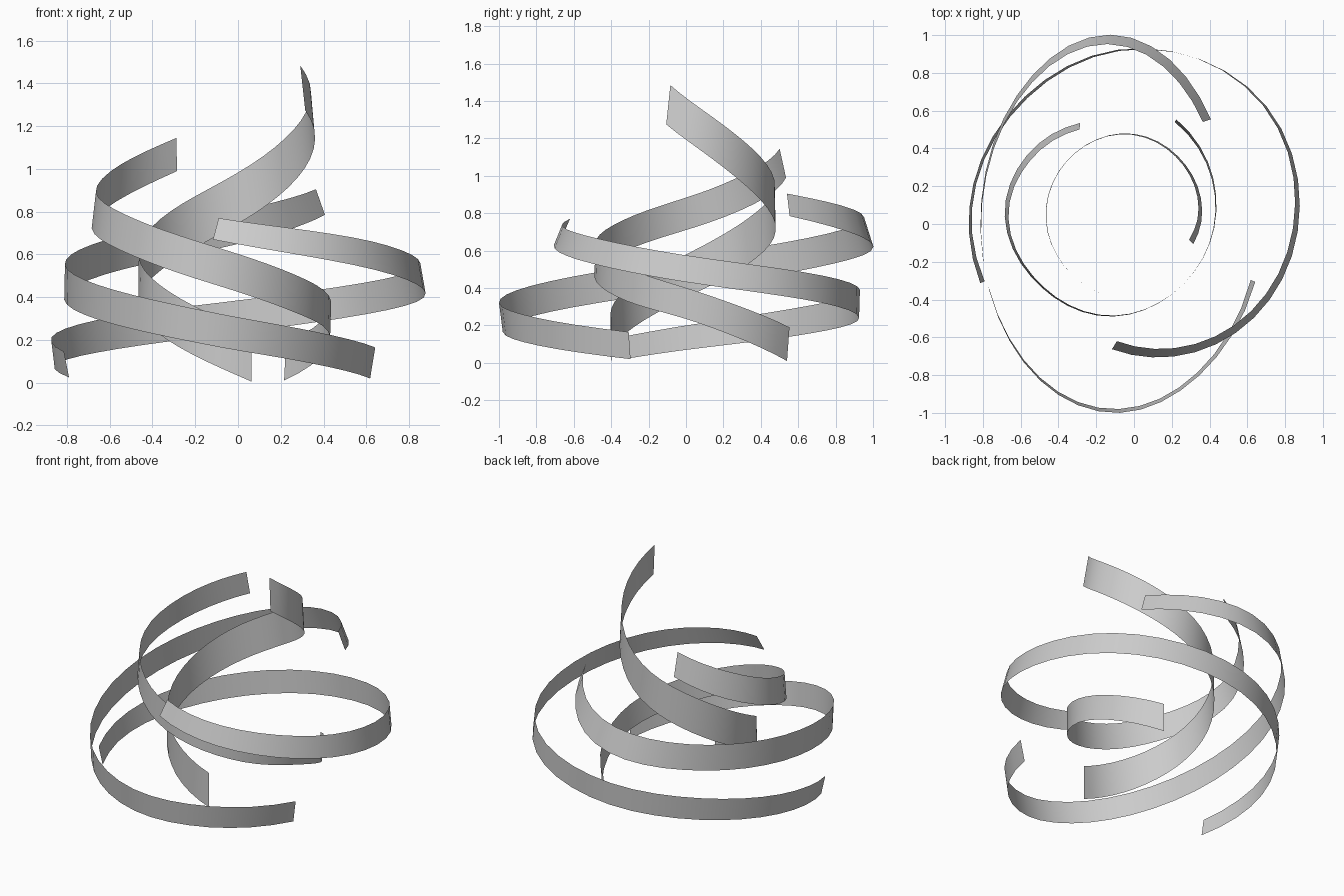
import bpy
import bmesh
from math import cos, sin, radians, ceil

cube = bpy.data.objects.get("Cube")
if cube:
    bpy.data.objects.remove(cube, do_unlink=True)

# One plain grey for every ribbon
grey = bpy.data.materials.new("plain_grey")
grey.use_nodes = True
colour = (0.6, 0.6, 0.6, 1)
grey.diffuse_color = colour
grey.node_tree.nodes["Principled BSDF"].inputs["Base Color"].default_value = colour


def slopes(keys, column):
    """Tangent of one key column with respect to the angle."""
    last = len(keys) - 1
    result = []
    for i in range(len(keys)):
        before, after = keys[max(i - 1, 0)], keys[min(i + 1, last)]
        result.append((after[column] - before[column]) / (after[0] - before[0]))
    return result


def sample(keys, angle):
    """Smoothly interpolate every key column at the given angle."""
    i = 0
    while i < len(keys) - 2 and angle < keys[i + 1][0]:
        i += 1
    start, end = keys[i], keys[i + 1]
    span = end[0] - start[0]
    t = (angle - start[0]) / span
    values = []
    for column in range(1, len(start)):
        tangent = slopes(keys, column)
        a, b = start[column], end[column]
        ma, mb = tangent[i] * span, tangent[i + 1] * span
        values.append(a + t * ma + t * t * (3 * (b - a) - 2 * ma - mb)
                      + t ** 3 * (2 * (a - b) + ma + mb))
    return values


def ribbon(name, centre, scale, keys, step=9, skew=1.7):
    """Sweep an open strip round the centre; its far end is cut at a slight skew.
    Each key holds: angle, lower radius, lower height, upper radius, upper height."""
    first, last = keys[0][0], keys[-1][0]
    count = ceil(abs(last - first) / step)
    bm = bmesh.new()
    previous = None
    for i in range(count + 1):
        angle = first + (last - first) * i / count
        low_radius, low_z, high_radius, high_z = sample(keys, angle)
        low_angle = angle - skew * i / count
        pair = [bm.verts.new((centre[0] + scale[0] * r * cos(radians(a)),
                              centre[1] + scale[1] * r * sin(radians(a)), z))
                for a, r, z in ((low_angle, low_radius, low_z),
                                (angle, high_radius, high_z))]
        if previous:
            bm.faces.new((pair[0], previous[0], previous[1], pair[1]))
        previous = pair
    mesh = bpy.data.meshes.new(name)
    bm.to_mesh(mesh)
    bm.free()
    mesh.materials.append(grey)
    for face in mesh.polygons:
        face.use_smooth = True
    obj = bpy.data.objects.new(name, mesh)
    bpy.context.collection.objects.link(obj)


# Long oval ribbon, rising from the front left round to the back
ribbon("outer_oval_ribbon", (-.1, 0), (.71, .99), [
    (-16.5, 1.055, .02, 1.09, .165),
    (-56, 1, .1, 1.02, .25),
    (-90, .99, .17, 1.01, .325),
    (-180, 1.005, .395, 1, .56),
    (-225, 1.005, .515, .98, .675),
    (-270, 1.01, .63, .96, .785),
    (-320.2, .907, .785, .852, .905)])

# Wide round ribbon, rising from the right side round the back to the front
ribbon("outer_round_ribbon", (0, 0), (1, 1), [
    (201, .847, .025, .872, .145),
    (180, .86, .07, .875, .2),
    (135, .87, .15, .885, .3),
    (90, .925, .235, .93, .385),
    (45, .94, .335, .93, .48),
    (0, .87, .435, .845, .575),
    (-45, .79, .55, .755, .68),
    (-98.3, .673, .67, .627, .77)])

# Middle ribbon, rising from the back round the front
ribbon("middle_ribbon", (-.12, .05), (1, 1), [
    (55.6, .594, .01, .61, .19),
    (0, .55, .22, .555, .385),
    (-45, .53, .335, .53, .51),
    (-90, .54, .465, .535, .64),
    (-135, .535, .6, .525, .77),
    (-180, .565, .73, .545, .9),
    (-215, .545, .855, .515, 1.025),
    (-249.5, .512, .99, .481, 1.145)])

# Steep inner ribbon, rising from the front to the top
ribbon("inner_ribbon", (-.04, .05), (1, 1), [
    (-77, .46, .005, .46, .235),
    (-128, .43, .185, .43, .415),
    (-180, .428, .375, .425, .605),
    (-225, .425, .545, .423, .785),
    (-270, .43, .725, .425, .96),
    (-315, .41, .935, .4, 1.165),
    (-360, .4, 1.165, .38, 1.38),
    (-382, .387, 1.275, .357, 1.485)])
